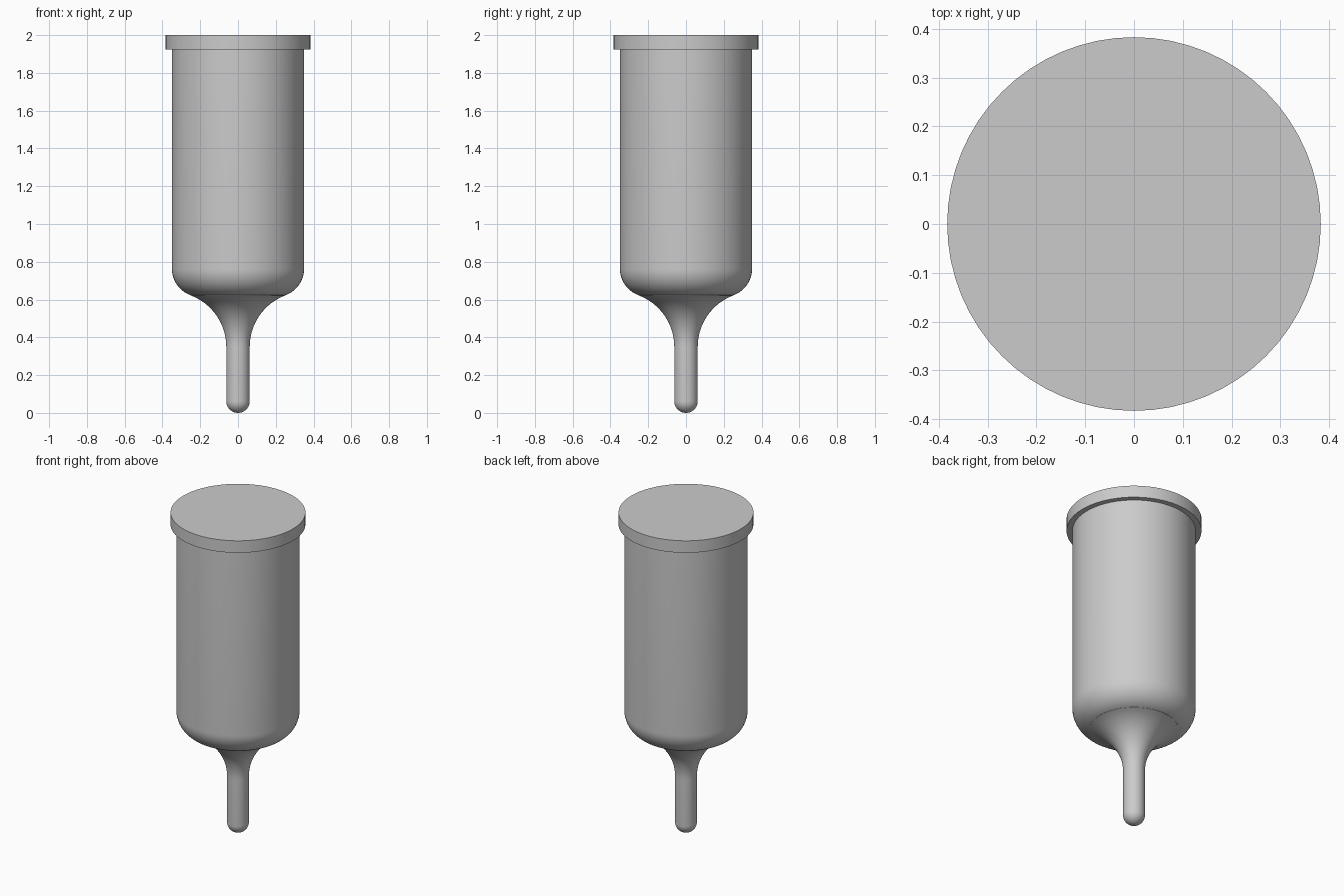
import bpy
import math

cube = bpy.data.objects.get("Cube")
if cube:
    bpy.data.objects.remove(cube, do_unlink=True)

SEGMENTS = 64

grey = bpy.data.materials.new("light_grey")
grey.use_nodes = True
colour = (0.6, 0.6, 0.6, 1)
grey.diffuse_color = colour
grey.node_tree.nodes["Principled BSDF"].inputs["Base Color"].default_value = colour


def arc(cx, cz, radius, start, end, steps):
    """Points on a profile arc, angles in degrees."""
    angles = [math.radians(start + (end - start) * i / steps) for i in range(steps + 1)]
    return [(cx + radius * math.cos(a), cz + radius * math.sin(a)) for a in angles]


def lathe(name, profile):
    """Revolve a bottom-to-top profile of (radius, z), closing both ends."""
    verts, faces = [], []
    for r, z in profile:
        for s in range(SEGMENTS):
            a = math.tau * s / SEGMENTS
            verts.append((r * math.cos(a), r * math.sin(a), z))
    for ring in range(len(profile) - 1):
        low, high = ring * SEGMENTS, (ring + 1) * SEGMENTS
        for s in range(SEGMENTS):
            n = (s + 1) % SEGMENTS
            faces.append((low + s, low + n, high + n, high + s))
    faces.append(tuple(reversed(range(SEGMENTS))))
    faces.append(tuple(range(len(verts) - SEGMENTS, len(verts))))
    mesh = bpy.data.meshes.new(name)
    mesh.from_pydata(verts, [], faces)
    mesh.materials.append(grey)
    obj = bpy.data.objects.new(name, mesh)
    bpy.context.collection.objects.link(obj)
    bpy.ops.object.select_all(action="DESELECT")
    obj.select_set(True)
    bpy.context.view_layer.objects.active = obj
    bpy.ops.object.shade_smooth_by_angle(angle=math.radians(30))
    return obj


# Rounded tip, slim stem, flared neck, rounded shoulder and barrel
STEM, BARREL, RIM = 0.062, 0.35, 0.383
FLARE, SHOULDER = 0.29, 0.148
profile = arc(0, STEM, STEM, -88, 0, 10)
profile += arc(STEM + FLARE, 0.35, FLARE, 180, 110, 16)
profile += arc(BARREL - SHOULDER, 0.763, SHOULDER, -70, 0, 12)
profile.append((BARREL, 1.925))
lathe("barrel_and_stem", profile)

# Flat rim disc on top
lathe("top_rim", [(RIM, 1.925), (RIM, 2.0)])
